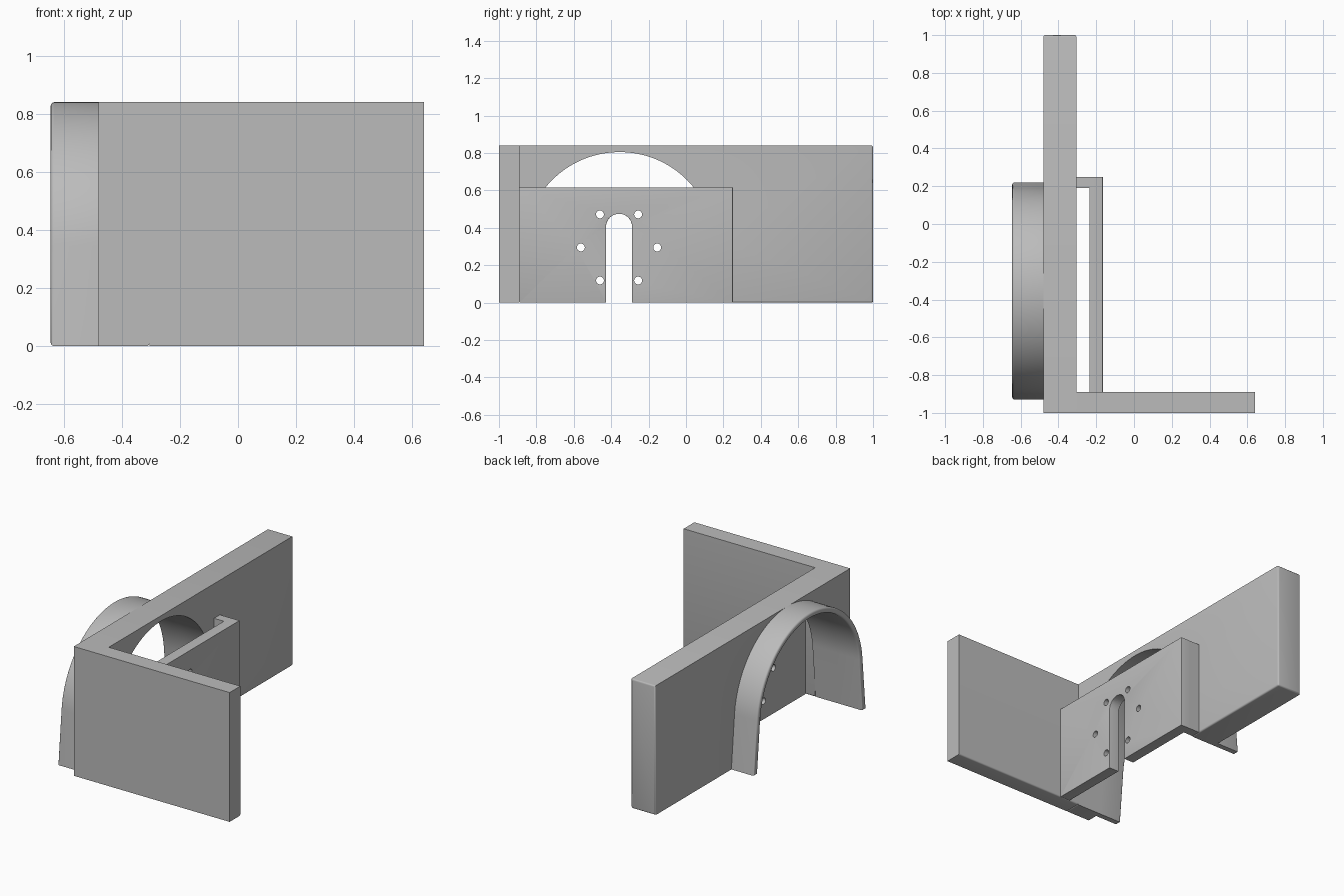
import bpy, bmesh, math

if "Cube" in bpy.data.objects:
    bpy.data.objects.remove(bpy.data.objects["Cube"], do_unlink=True)

grey = bpy.data.materials.new("plain grey")
grey.use_nodes = True
colour = (0.5, 0.5, 0.5, 1)
grey.diffuse_color = colour
grey.node_tree.nodes["Principled BSDF"].inputs["Base Color"].default_value = colour

CY, CZ = -0.355, 0.295      # shared axle centre of arch and bolt circle
HEIGHT = 0.84
WALL_OUT, WALL_IN = -0.48, -0.305
FENDER_OUT = -0.645
PLATE_IN, PLATE_OUT = -0.235, -0.165
FRONT_BACK = -0.89


def arc(y, z, r, start, end, n):
    angles = [math.radians(start + (end - start) * i / n) for i in range(n + 1)]
    return [(y + r * math.cos(a), z + r * math.sin(a)) for a in angles]


def rect(y0, y1, z0, z1):
    return [(y0, z0), (y1, z0), (y1, z1), (y0, z1)]


def arch(r, slant=5.3):
    """Arc with splayed straight legs, running from +y foot to -y foot."""
    t = math.radians(slant)
    foot = (r + CZ * math.sin(t)) / math.cos(t)
    return ([(CY + foot, 0)] + arc(CY, CZ, r, slant, 180 - slant, 64)
            + [(CY - foot, 0)])


def extrude(name, loops, x0, x1, rounded=None, width=0.01):
    """Fill y-z loops (inner loops become holes), extrude along x, round edges."""
    curve = bpy.data.curves.new(name, "CURVE")
    curve.dimensions, curve.fill_mode = "2D", "BOTH"
    curve.extrude = (x1 - x0) / 2
    for loop in loops:
        spline = curve.splines.new("POLY")
        spline.points.add(len(loop) - 1)
        for point, (y, z) in zip(spline.points, loop):
            point.co = (y, z, 0, 1)
        spline.use_cyclic_u = True
    temp = bpy.data.objects.new("outline", curve)
    mesh = bpy.data.meshes.new_from_object(temp)
    bpy.data.objects.remove(temp)
    bpy.data.curves.remove(curve)

    bm = bmesh.new()
    bm.from_mesh(mesh)
    for v in bm.verts:
        y, z, x = v.co
        v.co = (x + (x0 + x1) / 2, y, z)
    bmesh.ops.remove_doubles(bm, verts=bm.verts, dist=0.0001)
    bmesh.ops.dissolve_limit(bm, angle_limit=0.001, verts=bm.verts, edges=bm.edges)
    bmesh.ops.recalc_face_normals(bm, faces=bm.faces)
    if rounded:
        edges = [e for e in bm.edges if len(e.link_faces) == 2
                 and e.calc_face_angle() > 0.6
                 and rounded(*[v.co for v in e.verts])]
        bmesh.ops.bevel(bm, geom=edges, offset=width, segments=3,
                        profile=0.5, affect="EDGES", clamp_overlap=True)
    bm.to_mesh(mesh)
    bm.free()
    mesh.name = name
    mesh.materials.clear()
    mesh.materials.append(grey)
    obj = bpy.data.objects.new(name, mesh)
    bpy.context.collection.objects.link(obj)
    bpy.ops.object.select_all(action="DESELECT")
    obj.select_set(True)
    bpy.context.view_layer.objects.active = obj
    bpy.ops.object.shade_smooth_by_angle(angle=math.radians(35))
    return obj


def wall_edge(a, b):
    back_end = min(a.y, b.y) > 0.999
    bottom = max(a.z, b.z) < 0.001 and min(a.x, b.x) > WALL_IN - 0.001
    return back_end or bottom


def plate_edge(a, b):
    on_face = min(a.x, b.x) > PLATE_OUT - 0.001
    at_front = max(a.y, b.y) < FRONT_BACK + 0.001
    mid = (a + b) / 2
    ring = math.hypot(mid.y - CY, mid.z - CZ)
    on_hole = (a - b).length < 0.012 and abs(ring - BOLT_R) < 0.03
    return on_face and not at_front and not on_hole


# Side wall with the wheel opening cut up from its base
inner = arch(0.51)
side = [(1, 0), (1, HEIGHT), (-1, HEIGHT), (-1, 0)] + inner[::-1]
extrude("side_wall", [side], WALL_OUT, WALL_IN, wall_edge)

# Front wall
extrude("front_wall", [rect(-1, FRONT_BACK, 0, HEIGHT)], WALL_IN, 0.64,
        lambda a, b: max(a.z, b.z) < 0.001 and min(a.y, b.y) > FRONT_BACK - 0.001)

# Wheel arch band standing out from the side wall
extrude("wheel_arch", [arch(0.545) + inner[::-1]], FENDER_OUT, WALL_OUT,
        lambda a, b: max(a.x, b.x) < FENDER_OUT + 0.001, 0.012)

# Motor plate with axle slot and six bolt holes
BOLT_R, PLATE_TOP, PLATE_END = 0.204, 0.615, 0.25
slot = [(CY - 0.073, 0)] + arc(CY - 0.003, 0.405, 0.07, 180, 0, 20) + [(CY + 0.067, 0)]
outline = ([(FRONT_BACK, 0)] + slot
           + [(PLATE_END, 0), (PLATE_END, PLATE_TOP), (FRONT_BACK, PLATE_TOP)])
holes = [arc(y - 0.003, z, 0.021, 0, 345, 23)
         for y, z in arc(CY, CZ, BOLT_R, 0, 300, 5)]
extrude("motor_plate", [outline] + holes, PLATE_IN, PLATE_OUT, plate_edge)

# Return leg joining the plate to the side wall
extrude("plate_leg", [rect(0.19, PLATE_END, 0, PLATE_TOP)], WALL_IN, PLATE_IN)
